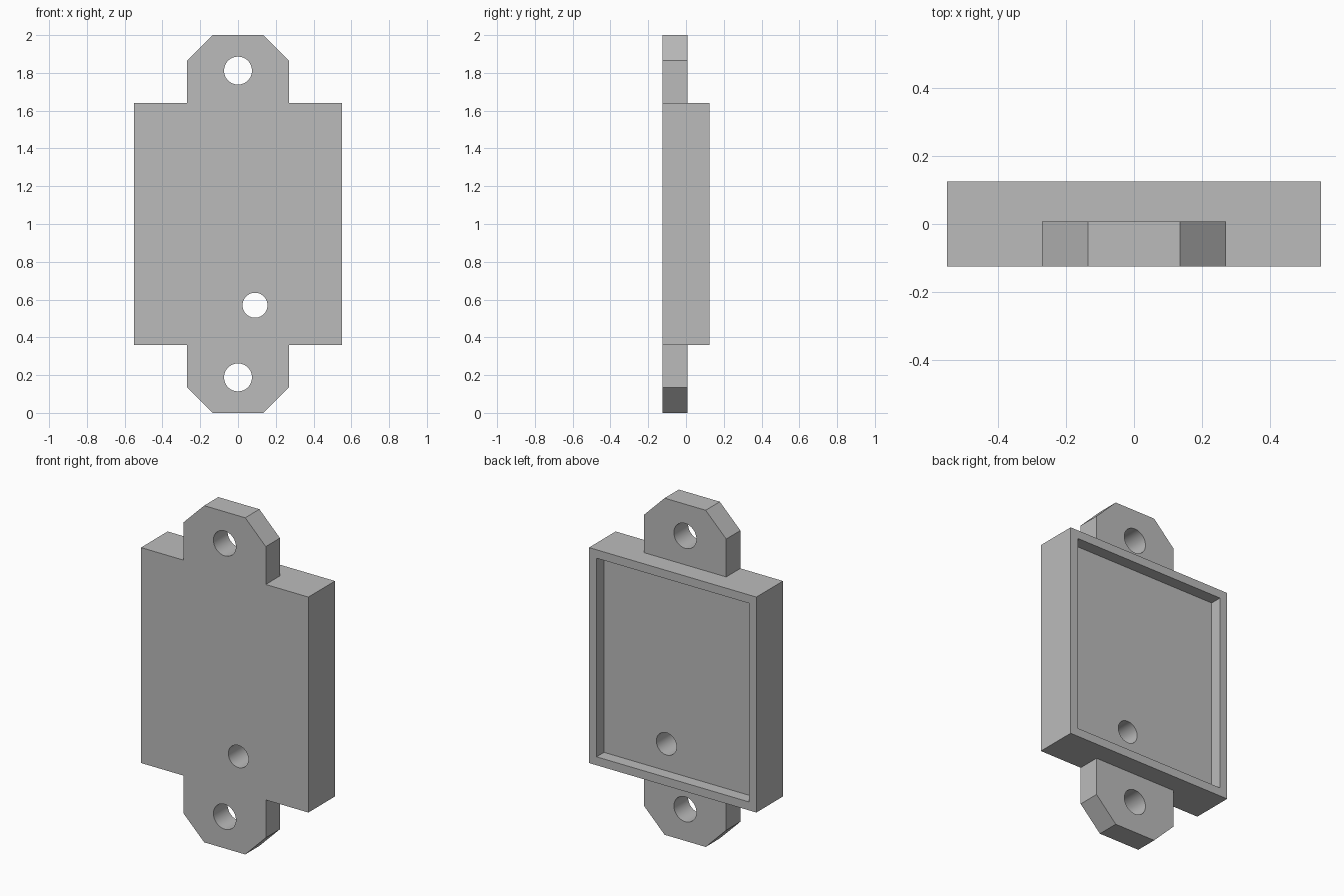
import bpy, bmesh, math
from mathutils import Matrix, Vector

cube = bpy.data.objects.get("Cube")
if cube:
    bpy.data.objects.remove(cube, do_unlink=True)

FRONT, BACK, TAB_BACK, FLOOR = -0.125, 0.125, 0.008, 0.055
HALF_W, LOW, HIGH, RIM = 0.55, 0.36, 1.64, 0.05

grey = bpy.data.materials.new("plain grey")
grey.use_nodes = True
grey.diffuse_color = (0.5, 0.5, 0.5, 1)
grey.node_tree.nodes["Principled BSDF"].inputs["Base Color"].default_value = (0.5, 0.5, 0.5, 1)


def make(name, bm):
    bmesh.ops.recalc_face_normals(bm, faces=bm.faces)
    mesh = bpy.data.meshes.new(name)
    bm.to_mesh(mesh)
    bm.free()
    mesh.materials.append(grey)
    obj = bpy.data.objects.new(name, mesh)
    bpy.context.collection.objects.link(obj)
    return obj


def slab(name, outline, y0, y1):
    """Extrude an (x, z) outline from y0 to y1."""
    bm = bmesh.new()
    face = bm.faces.new([bm.verts.new((x, y0, z)) for x, z in outline])
    ext = bmesh.ops.extrude_face_region(bm, geom=[face])
    verts = [g for g in ext["geom"] if isinstance(g, bmesh.types.BMVert)]
    bmesh.ops.translate(bm, verts=verts, vec=Vector((0, y1 - y0, 0)))
    return make(name, bm)


def rectangle(w, z0, z1):
    return [(-w, z0), (w, z0), (w, z1), (-w, z1)]


def drill(name, x, z, radius):
    bm = bmesh.new()
    bmesh.ops.create_cone(bm, cap_ends=True, segments=48, radius1=radius, radius2=radius, depth=1,
                          matrix=Matrix.Translation((x, 0, z)) @ Matrix.Rotation(math.pi / 2, 4, "X"))
    return make(name, bm)


def combine(target, tool, operation):
    """Apply one boolean and discard its tool."""
    bpy.context.view_layer.objects.active = target
    mod = target.modifiers.new(operation.lower(), "BOOLEAN")
    mod.operation, mod.solver, mod.object = operation, "EXACT", tool
    bpy.ops.object.modifier_apply(modifier=mod.name)
    bpy.data.objects.remove(tool, do_unlink=True)


# Main case
case = slab("mounting_case", rectangle(HALF_W, LOW, HIGH), FRONT, BACK)

# Chamfered mounting tabs, mirrored top and bottom
tab = [(-0.27, 0.5), (-0.27, 0.135), (-0.135, 0), (0.135, 0), (0.27, 0.135), (0.27, 0.5)]
combine(case, slab("lower_tab", tab, FRONT, TAB_BACK), "UNION")
combine(case, slab("upper_tab", [(x, 2 - z) for x, z in tab], FRONT, TAB_BACK), "UNION")

# Shallow recess in the back
recess = rectangle(HALF_W - RIM, LOW + RIM, HIGH - RIM)
combine(case, slab("recess_cutter", recess, FLOOR, BACK + 0.1), "DIFFERENCE")

# Screw holes and the cable hole
for x, z, radius in [(0, 0.188, 0.074), (0, 1.812, 0.074), (0.09, 0.57, 0.066)]:
    combine(case, drill("hole_cutter", x, z, radius), "DIFFERENCE")

# Merge flat regions and smooth only the hole walls
bm = bmesh.new()
bm.from_mesh(case.data)
bmesh.ops.remove_doubles(bm, verts=bm.verts, dist=0.0001)
bmesh.ops.dissolve_limit(bm, angle_limit=0.01, verts=bm.verts, edges=bm.edges)
bm.to_mesh(case.data)
bm.free()
bpy.ops.object.select_all(action="DESELECT")
case.select_set(True)
bpy.context.view_layer.objects.active = case
bpy.ops.object.shade_smooth_by_angle(angle=math.radians(30))
